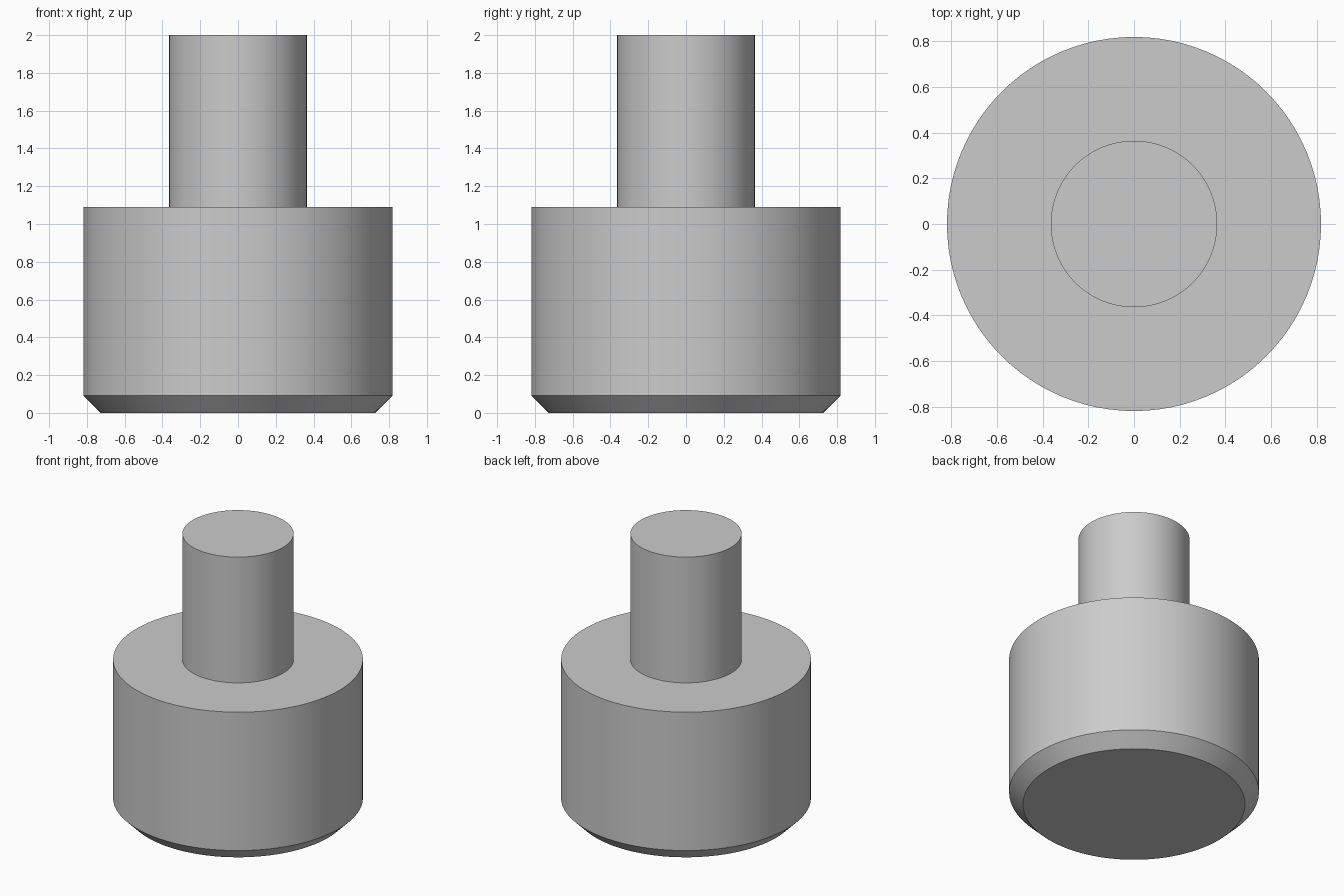
import bpy
import math

cube = bpy.data.objects.get("Cube")
if cube:
    bpy.data.objects.remove(cube, do_unlink=True)

SEGMENTS = 96

# Plain grey metal
grey = bpy.data.materials.new("grey_metal")
grey.use_nodes = True
colour = (0.6, 0.6, 0.6, 1)
grey.diffuse_color = colour
grey.node_tree.nodes["Principled BSDF"].inputs["Base Color"].default_value = colour


def lathe(name, profile):
    """Turn a (radius, height) profile about z, with flat end caps."""
    verts, faces = [], []
    for radius, z in profile:
        for i in range(SEGMENTS):
            a = math.tau * i / SEGMENTS
            verts.append((radius * math.cos(a), radius * math.sin(a), z))
    for ring in range(len(profile) - 1):
        low, high = ring * SEGMENTS, (ring + 1) * SEGMENTS
        for i in range(SEGMENTS):
            j = (i + 1) % SEGMENTS
            faces.append((low + i, low + j, high + j, high + i))
    faces.append(tuple(reversed(range(SEGMENTS))))
    faces.append(tuple(range(len(verts) - SEGMENTS, len(verts))))
    mesh = bpy.data.meshes.new(name)
    mesh.from_pydata(verts, [], faces)
    mesh.materials.append(grey)
    obj = bpy.data.objects.new(name, mesh)
    bpy.context.collection.objects.link(obj)
    bpy.ops.object.select_all(action="DESELECT")
    obj.select_set(True)
    bpy.context.view_layer.objects.active = obj
    bpy.ops.object.shade_smooth_by_angle(angle=math.radians(30))
    return obj


# One turned piece: chamfered foot, wide body, flat shoulder, narrow stem
body_radius, stem_radius, chamfer, shoulder = 0.818, 0.364, 0.091, 1.091
lathe("stepped_pin", [
    (body_radius - chamfer, 0),
    (body_radius, chamfer),
    (body_radius, shoulder),
    (stem_radius, shoulder),
    (stem_radius, 2),
])
